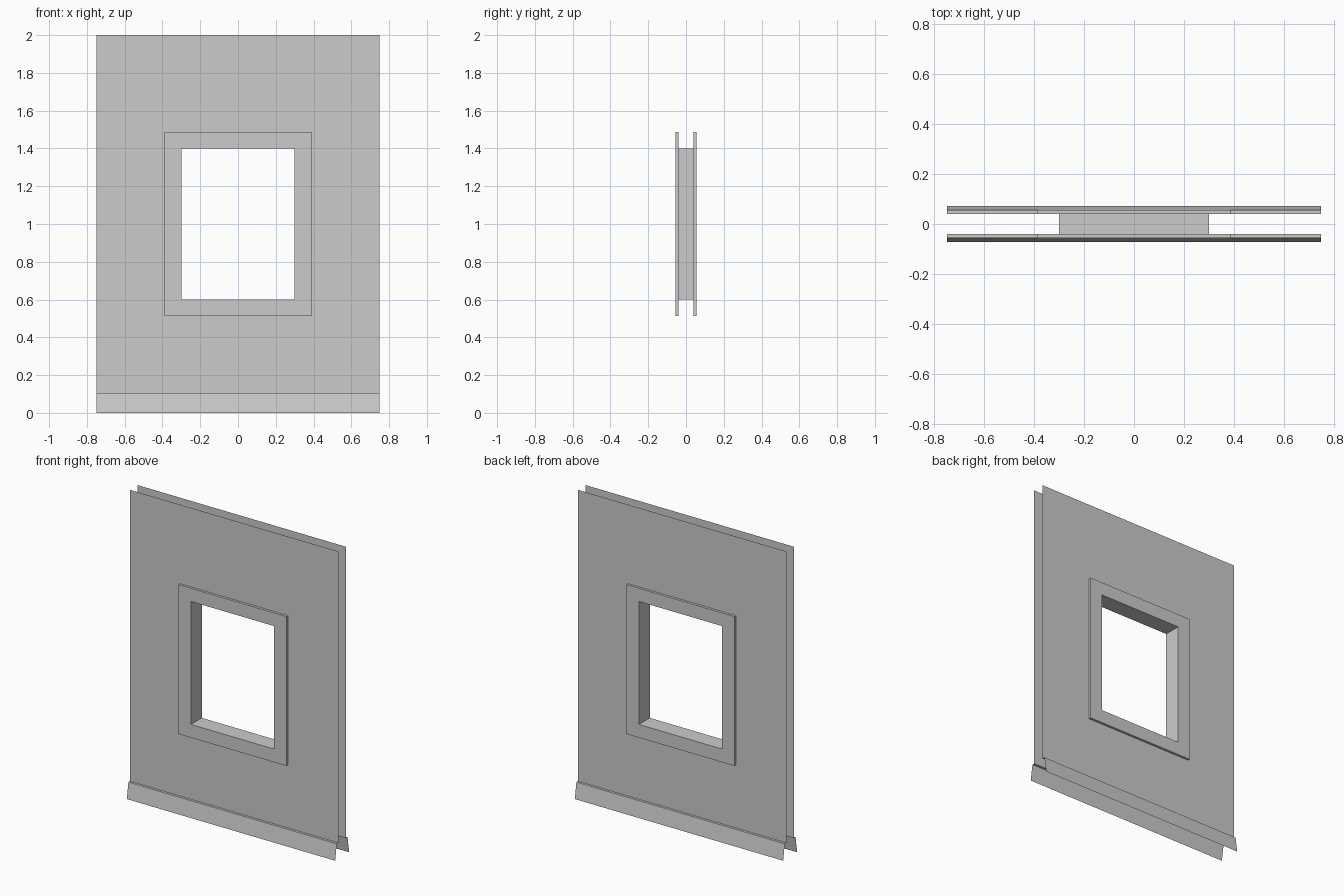
import bpy

if "Cube" in bpy.data.objects:
    bpy.data.objects.remove(bpy.data.objects["Cube"])

MID_Z = 1.0
WALL_Y, TRIM_Y, SKIRT_Y = 0.04, 0.056, 0.072
SKIRT_TOP = 0.104


def rect(hw, z0, z1, y):
    return [(-hw, y, z0), (hw, y, z0), (hw, y, z1), (-hw, y, z1)]


def add_strips(name, loops, closed):
    """Join each loop of points to the next one with quads."""
    n = len(loops[0])
    verts = [p for loop in loops for p in loop]
    faces = []
    for k in range(len(loops) - 1):
        for i in range(n if closed else n - 1):
            j = (i + 1) % n
            faces.append((k * n + i, k * n + j, (k + 1) * n + j, (k + 1) * n + i))
    mesh = bpy.data.meshes.new(name)
    mesh.from_pydata(verts, [], faces)
    obj = bpy.data.objects.new(name, mesh)
    bpy.context.collection.objects.link(obj)
    return obj


def mirror_y(obj):
    obj.modifiers.new("both_sides", 'MIRROR').use_axis = (False, True, False)


# Thin wall sheets, with the opening covered by the window trim
outer = rect(0.75, SKIRT_TOP, 2.0, -WALL_Y)
cut = rect(0.388, 0.514, 1.486, -WALL_Y)
mirror_y(add_strips("wall_sheet", [outer, cut], True))

# Raised window trim: outer edge and flat front
trim_outer = rect(0.388, 0.514, 1.486, -TRIM_Y)
hole = rect(0.3, 0.6, 1.4, -TRIM_Y)
mirror_y(add_strips("window_trim", [cut, trim_outer, hole], True))

# Lining of the window opening through the wall
add_strips("window_lining", [hole, rect(0.3, 0.6, 1.4, TRIM_Y)], True)

# Flared skirting: narrow ledge, then a sloped face to the ground
profile = [(-SKIRT_Y, 0.0), (-TRIM_Y, SKIRT_TOP), (-WALL_Y, SKIRT_TOP)]
skirt = [[(-0.75, y, z), (0.75, y, z)] for y, z in profile]
mirror_y(add_strips("skirting", skirt, False))
